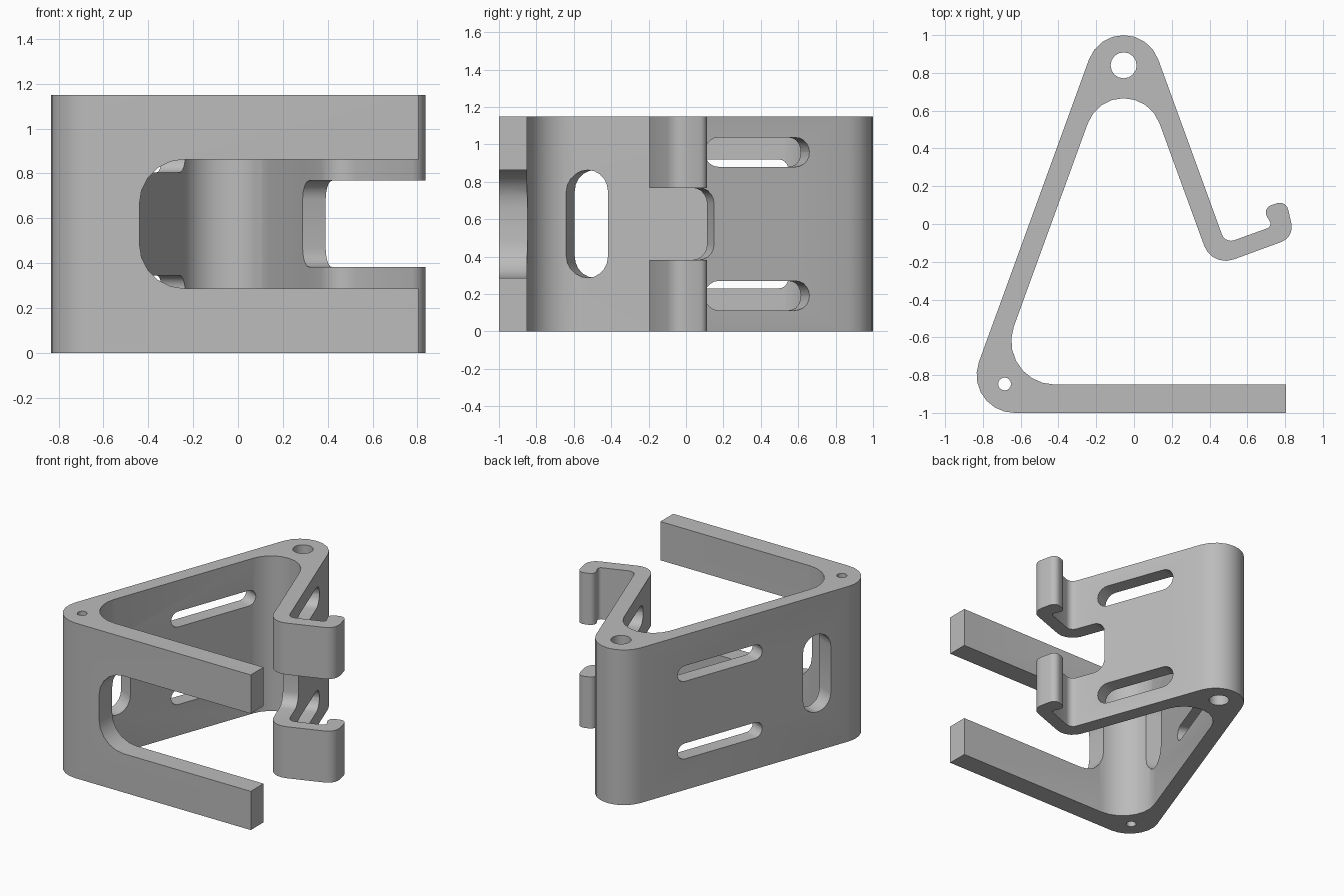
import bpy, bmesh, math
from mathutils import Matrix, Vector

if "Cube" in bpy.data.objects:
    bpy.data.objects.remove(bpy.data.objects["Cube"])

HEIGHT = 1.15
TILT = math.radians(20)
S, C = math.sin(TILT), math.cos(TILT)
UP = Vector((0, 0, 1))


def rounded(corners, step=math.radians(18)):
    """Polygon from (x, y, radius) corners, each rounded by an arc."""
    out = []
    for i, (x, y, r) in enumerate(corners):
        p = Vector((x, y))
        a = (Vector(corners[i - 1][:2]) - p).normalized()
        b = (Vector(corners[(i + 1) % len(corners)][:2]) - p).normalized()
        if r == 0:
            out.append(p)
            continue
        half = a.angle(b) / 2
        centre = p + (a + b).normalized() * (r / math.sin(half))
        start = p + a * (r / math.tan(half)) - centre
        end = p + b * (r / math.tan(half)) - centre
        sweep = math.atan2(start.x * end.y - start.y * end.x, start.dot(end))
        n = max(2, math.ceil(abs(sweep) / step))
        for k in range(n + 1):
            out.append(centre + Matrix.Rotation(sweep * k / n, 2) @ start)
    return out


def prism(name, points, low, high, matrix=Matrix()):
    """Extrude a flat outline between two depths."""
    bm = bmesh.new()
    face = bm.faces.new([bm.verts.new((p.x, p.y, low)) for p in points])
    top = bmesh.ops.extrude_face_region(bm, geom=[face])["geom"]
    verts = [g for g in top if isinstance(g, bmesh.types.BMVert)]
    bmesh.ops.translate(bm, verts=verts, vec=(0, 0, high - low))
    bmesh.ops.transform(bm, matrix=matrix, verts=bm.verts)
    bmesh.ops.recalc_face_normals(bm, faces=bm.faces)
    mesh = bpy.data.meshes.new(name)
    bm.to_mesh(mesh)
    bm.free()
    obj = bpy.data.objects.new(name, mesh)
    bpy.context.collection.objects.link(obj)
    return obj


def box_outline(u0, u1, v0, v1, r):
    return rounded([(u0, v0, r), (u1, v0, r), (u1, v1, r), (u0, v1, r)])


def circle(x, y, r, n=16):
    return [Vector((x + r * math.cos(2 * math.pi * k / n),
                    y + r * math.sin(2 * math.pi * k / n))) for k in range(n)]


def wall_frame(origin, along):
    """Frame with u along the wall, v up and w through the wall."""
    u = Vector(along)
    m = Matrix((u, UP, u.cross(UP))).transposed().to_4x4()
    m.translation = origin
    return m


# Bent strip profile: arm, corner, two sloping legs and the hook
profile = rounded([
    (0.805, -1, 0), (0.805, -0.85, 0),
    (-0.748, -0.85, 0.23), (-0.055, 1.054, 0.202),
    (0.413, -0.229, 0.12), (0.85, -0.07, 0.085),
    (0.805, 0.125, 0.045), (0.68, 0.085, 0.04), (0.733, -0.013, 0.025),
    (0.483, -0.103, 0.05), (-0.055, 1.375, 0.195),
    (-0.919, -1, 0.2)])
bracket = prism("bent_bracket", profile, 0, HEIGHT)

left_wall = wall_frame((-0.555, 0, 0), (S, C, 0))
right_wall = wall_frame((0.445, 0, 0), (-S, C, 0))
front_wall = wall_frame((0, -1, 0), (1, 0, 0))
cutters = []


def slot(frame, u0, u1, v0, v1, r=None, low=-0.25, high=0.25):
    if r is None:
        r = 0.499 * min(u1 - u0, v1 - v0)
    cutters.append(prism("slot_cutter", box_outline(u0, u1, v0, v1, r), low, high, frame))


# Paired long slots in both legs
for flip in (False, True):
    for frame, y0, y1, z0, z1 in ((left_wall, -0.066, 0.586, 0.23, 0.345),
                                  (right_wall, 0.1, 0.66, 0.113, 0.27)):
        if flip:
            z0, z1 = HEIGHT - z1, HEIGHT - z0
        slot(frame, y0 / C, y1 / C, z0, z1)

# Upright slot, front opening and hook opening
slot(left_wall, -0.595 / C, -0.38 / C, 0.287, 0.863)
slot(front_wall, -0.44, 1.5, 0.287, 0.863, 0.2, -0.3, 0.1)
slot(right_wall, -0.5, 0.15 / C, 0.382, 0.768, 0.085, -0.25, 0.8)

# Vertical pin holes
for x, y, r in ((-0.055, 0.84, 0.069), (-0.685, -0.847, 0.034)):
    cutters.append(prism("pin_cutter", circle(x, y, r), -0.1, HEIGHT + 0.1))

bpy.ops.object.select_all(action='DESELECT')
bracket.select_set(True)
bpy.context.view_layer.objects.active = bracket
for cutter in cutters:
    mod = bracket.modifiers.new("cut", 'BOOLEAN')
    mod.operation = 'DIFFERENCE'
    mod.solver = 'EXACT'
    mod.object = cutter
    bpy.ops.object.modifier_apply(modifier=mod.name)
    bpy.data.objects.remove(cutter)

# Single plain grey finish
grey = bpy.data.materials.new("plain_grey")
grey.use_nodes = True
colour = (0.5, 0.5, 0.5, 1)
grey.diffuse_color = colour
grey.node_tree.nodes["Principled BSDF"].inputs["Base Color"].default_value = colour
bracket.data.materials.clear()
bracket.data.materials.append(grey)
bpy.ops.object.shade_smooth_by_angle(angle=math.radians(30))
